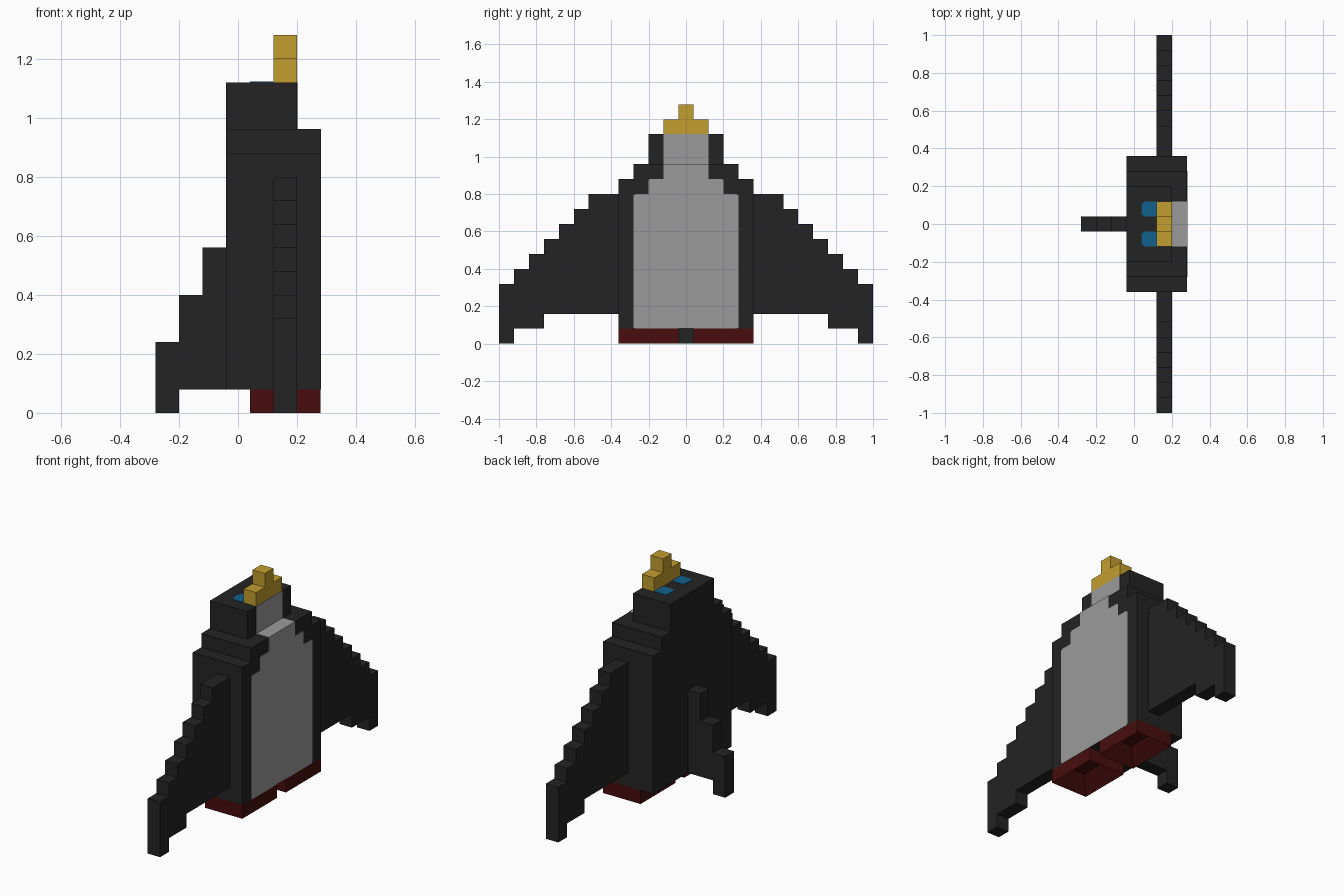
import bpy
import bmesh
from mathutils import Vector

cube = bpy.data.objects.get("Cube")
if cube:
    bpy.data.objects.remove(cube, do_unlink=True)

U = 0.08  # block size


def material(name, rgb):
    m = bpy.data.materials.new(name)
    m.use_nodes = True
    m.diffuse_color = (*rgb, 1)
    bsdf = m.node_tree.nodes["Principled BSDF"]
    bsdf.inputs["Base Color"].default_value = (*rgb, 1)
    bsdf.inputs["Roughness"].default_value = 0.9
    return m


BLACK = material("charcoal black", (0.017, 0.017, 0.017))
GREY = material("belly grey", (0.33, 0.33, 0.33))
GOLD = material("beak gold", (0.54, 0.34, 0.028))
RED = material("dark red", (0.065, 0.004, 0.004))
BLUE = material("eye blue", (0.006, 0.12, 0.27))


def finish(bm, name, mat):
    bmesh.ops.recalc_face_normals(bm, faces=bm.faces)
    mesh = bpy.data.meshes.new(name)
    bm.to_mesh(mesh)
    bm.free()
    mesh.materials.append(mat)
    obj = bpy.data.objects.new(name, mesh)
    bpy.context.collection.objects.link(obj)
    return obj


def extrude(name, outline, axis, lo, hi, mat):
    """Extrude a 2D outline along axis (0=x, 1=y, 2=z) from lo to hi."""
    bm = bmesh.new()
    verts = []
    for p in outline:
        co = list(p)
        co.insert(axis, lo)
        verts.append(bm.verts.new(co))
    face = bm.faces.new(verts)
    new = bmesh.ops.extrude_face_region(bm, geom=[face])["geom"]
    shift = Vector((0, 0, 0))
    shift[axis] = hi - lo
    bmesh.ops.translate(bm, vec=shift,
                        verts=[g for g in new if isinstance(g, bmesh.types.BMVert)])
    return finish(bm, name, mat)


def rect(a0, a1, b0, b1):
    return [(a0, b0), (a1, b0), (a1, b1), (a0, b1)]


def tiers(steps, bottom):
    """Symmetric stepped outline from (half width, top height) pairs, low to high."""
    half, z = [], bottom
    for width, top in steps:
        half += [(width, z), (width, top)]
        z = top
    return half + [(-a, b) for a, b in reversed(half)]


# Body with stepped shoulders, and head
extrude("body", tiers([(0.36, 0.88), (0.28, 0.96)], 0.08), 0, -0.04, 0.28, BLACK)
extrude("head", rect(-0.04, 0.20, -0.20, 0.20), 2, 0.96, 1.12, BLACK)

# Beak
extrude("beak", tiers([(0.12, 1.20), (0.04, 1.28)], 1.12), 0, 0.12, 0.20, GOLD)

# Thin belly, ledge and throat plates
T = 0.002
extrude("belly_patch", tiers([(0.274, 0.085), (0.28, 0.795), (0.274, 0.80), (0.20, 0.875),
                              (0.194, 0.88), (0.12, 0.96 + T)], 0.08),
        0, 0.28, 0.28 + T, GREY)
extrude("ledge_patch", rect(0.20, 0.28, -0.12, 0.12), 2, 0.96, 0.96 + T, GREY)
extrude("throat_patch", rect(-0.12, 0.12, 0.96, 1.12), 0, 0.20, 0.20 + T, GREY)

# Tail, stepped down to the ground at the back
tail = [(-0.04, 0.08), (-0.04, 0.56), (-0.12, 0.56), (-0.12, 0.40), (-0.20, 0.40),
        (-0.20, 0.24), (-0.28, 0.24), (-0.28, 0.0), (-0.20, 0.0), (-0.20, 0.08)]
extrude("tail", tail, 1, -0.04, 0.04, BLACK)

# Wing outline: stair along the top, two steps underneath
wing = [(0.36, 0.16), (0.36, 0.80)]
for i in range(7):
    y, z = 0.52 + U * i, 0.80 - U * i
    wing += [(y, z), (y, z - U)] if i < 6 else [(y, z)]
wing += [(1.0, 0.0), (0.92, 0.0), (0.92, 0.08), (0.76, 0.08), (0.76, 0.16)]

# Paired parts
for side, s in (("left", 1), ("right", -1)):
    extrude(side + "_wing", [(s * y, z) for y, z in wing], 0, 0.12, 0.20, BLACK)

    # Eye plate with clipped corners on its outer end
    c = 0.014
    eye = [(0.12, 0.04), (0.12, 0.12), (0.04 + c, 0.12), (0.04, 0.12 - c),
           (0.04, 0.04 + c), (0.04 + c, 0.04)]
    extrude(side + "_eye", [(x, s * y) for x, y in eye], 2, 1.12, 1.12 + T, BLUE)

    # Foot with a recess in the sole
    foot = extrude(side + "_foot", [(x, s * y) for x, y in rect(0.04, 0.28, 0.04, 0.36)],
                   2, 0.0, 0.08, RED)
    bm = bmesh.new()
    bm.from_mesh(foot.data)
    sole = [f for f in bm.faces if f.normal.z < -0.9]
    bmesh.ops.inset_region(bm, faces=sole, thickness=U, use_even_offset=True)
    bmesh.ops.translate(bm, vec=(0, 0, 0.078), verts=sole[0].verts)
    bm.to_mesh(foot.data)
    bm.free()
